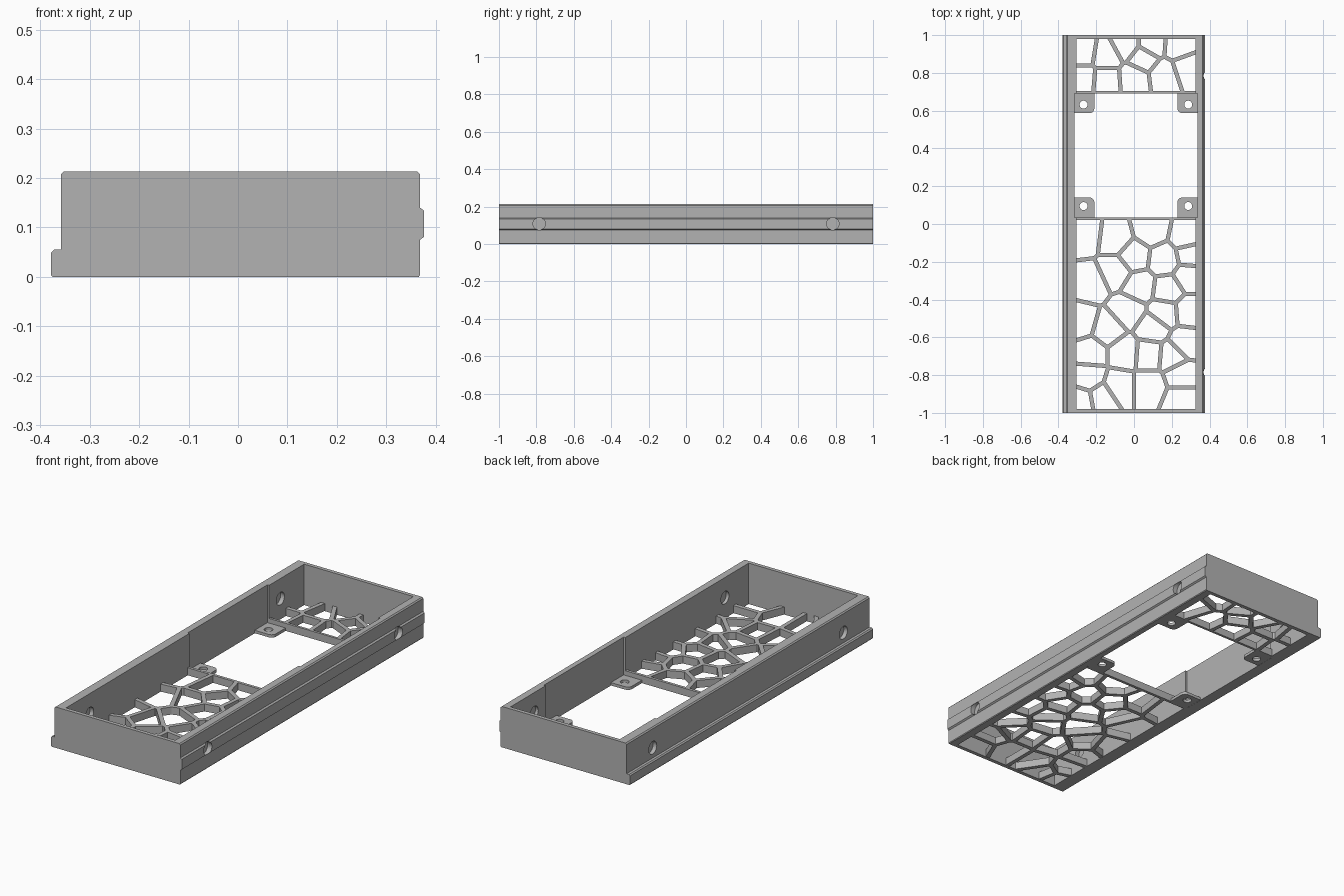
import bpy, bmesh, math
from mathutils import Vector

if "Cube" in bpy.data.objects:
    bpy.data.objects.remove(bpy.data.objects["Cube"])

grey = bpy.data.materials.new("plain grey")
grey.use_nodes = True
GREY = (0.45, 0.45, 0.45, 1)
grey.diffuse_color = GREY
grey.node_tree.nodes["Principled BSDF"].inputs["Base Color"].default_value = GREY


def prisms(name, outlines, low, high, axis="z"):
    """One object holding a straight prism for every 2D outline."""
    place = {"z": lambda a, b, h: (a, b, h),
             "y": lambda a, b, h: (a, h, b),
             "x": lambda a, b, h: (h, a, b)}[axis]
    bm = bmesh.new()
    for outline in outlines:
        ends = [[bm.verts.new(place(a, b, h)) for a, b in outline] for h in (low, high)]
        for ring in ends:
            bm.faces.new(ring)
        n = len(outline)
        for i in range(n):
            j = (i + 1) % n
            bm.faces.new((ends[0][i], ends[0][j], ends[1][j], ends[1][i]))
    bmesh.ops.recalc_face_normals(bm, faces=bm.faces)
    mesh = bpy.data.meshes.new(name)
    bm.to_mesh(mesh)
    bm.free()
    mesh.materials.append(grey)
    obj = bpy.data.objects.new(name, mesh)
    bpy.context.collection.objects.link(obj)
    return obj


def rect(x0, x1, y0, y1):
    return [(x0, y0), (x1, y0), (x1, y1), (x0, y1)]


def circle(x, y, r, n=32):
    return [(x + r * math.cos(math.tau * i / n), y + r * math.sin(math.tau * i / n))
            for i in range(n)]


def cut(obj, cutter):
    """Subtract the cutter, bake the result and delete the cutter."""
    cutter.hide_render = True
    mod = obj.modifiers.new("cut", "BOOLEAN")
    mod.operation, mod.solver, mod.object = "DIFFERENCE", "EXACT", cutter
    bpy.context.view_layer.update()
    graph = bpy.context.evaluated_depsgraph_get()
    mesh = bpy.data.meshes.new_from_object(obj.evaluated_get(graph))
    obj.modifiers.clear()
    obj.data = mesh
    bpy.data.objects.remove(cutter)


def clip(poly, point, normal):
    """Keep the part of a polygon behind a line."""
    out = []
    for p, q in zip(poly, poly[1:] + poly[:1]):
        dp, dq = (p - point).dot(normal), (q - point).dot(normal)
        if dp <= 0:
            out.append(p)
        if dp * dq < 0:
            out.append(p.lerp(q, dp / (dp - dq)))
    return out


def cells(seeds, bounds, strut):
    """Voronoi cells shrunk by half a strut on shared sides."""
    points = [Vector((x, y)) / 100 for x, y in seeds]
    result = []
    for a in points:
        poly = [Vector(p) for p in rect(*bounds)]
        for b in points:
            if b != a:
                n = (b - a).normalized()
                poly = clip(poly, (a + b) / 2 - n * strut / 2, n)
        if len(poly) > 2:
            result.append(poly)
    return result


IN_L, IN_R, IN_Y = -0.305, 0.325, 0.98      # inside faces of the walls
OPEN_L, OPEN_R = -0.315, 0.335              # widened bay beside the opening
OPEN_Y0, OPEN_Y1 = 0.035, 0.692
FLOOR = 0.04

# Walls: cross-section with a ledge on one side and a rail on the other
section = [(-0.375, 0), (0.365, 0), (0.368, 0.004), (0.368, 0.075), (0.376, 0.081),
           (0.376, 0.134), (0.368, 0.14), (0.368, 0.207), (0.362, 0.213),
           (-0.352, 0.213), (-0.358, 0.207), (-0.358, 0.055), (-0.372, 0.055),
           (-0.378, 0.049), (-0.378, 0.004)]
walls = prisms("tray_walls", [section], -1, 1, "y")
cut(walls, prisms("cavity", [rect(IN_L, IN_R, -IN_Y, IN_Y)], -1, 1))
cut(walls, prisms("bay", [rect(OPEN_L, OPEN_R, OPEN_Y0, OPEN_Y1)], -1, 1))

# Blind round pockets on both faces of each side wall
pockets = [circle(y, 0.108, 0.033) for y in (-0.785, 0.785)]
for low, high in ((-0.4, -0.337), (-0.327, -0.25), (0.25, 0.341), (0.351, 0.4)):
    cut(walls, prisms("pocket", pockets, low, high, "x"))

# Floor lattices
front_seeds = [(-26, -6), (-10, -8), (9, -3), (28, -7), (30, -16), (16, -19), (0, -17),
               (-10, -25), (-23, -31), (3, -33), (18, -35), (29, -28), (29, -46),
               (16, -47), (-3, -46), (-14, -56), (-28, -52), (10, -55), (-5, -68),
               (-23, -68), (8, -69), (20, -70), (27, -63), (25, -80), (8, -86),
               (-8, -86), (-24, -81), (-28, -94), (-17, -92), (25, -93)]
back_seeds = [(-27, 91), (-27, 77), (-15, 89), (-15, 76), (-4, 95), (9, 95),
              (5, 88), (0, 77), (16, 79), (24, 94), (28, 83)]


def lattice(name, seeds, plate, hole_bounds):
    panel = prisms(name, [rect(*plate)], 0.001, FLOOR)
    cut(panel, prisms("cells", cells(seeds, hole_bounds, 0.022), -0.1, 0.1))


WIDE = (IN_L - 0.02, IN_R + 0.02)
SNUG = (IN_L - 0.002, IN_R + 0.002)
lattice("front_lattice", front_seeds, SNUG + (-IN_Y - 0.002, OPEN_Y0), WIDE + (-1, 0.02))
lattice("back_lattice", back_seeds, SNUG + (OPEN_Y1, IN_Y + 0.002), WIDE + (0.705, 1))

# Four screw tabs in the corners of the opening
TAB, ROUND = 0.105, 0.025
for side, corner_x, sx in (("right", OPEN_L, 1), ("left", OPEN_R, -1)):
    for end, corner_y, sy in (("front", OPEN_Y0, 1), ("back", OPEN_Y1, -1)):
        arc = [(TAB - ROUND + ROUND * math.cos(t), TAB - ROUND + ROUND * math.sin(t))
               for t in (i * math.pi / 12 for i in range(7))]
        shape = [(-0.002, -0.002), (TAB, -0.002)] + arc + [(-0.002, TAB)]
        outline = [(corner_x + sx * a, corner_y + sy * b) for a, b in shape]
        tab = prisms(f"{end}_{side}_tab", [outline], 0.001, 0.016)
        hole = circle(corner_x + sx * 0.048, corner_y + sy * 0.06, 0.021)
        cut(tab, prisms("screw_hole", [hole], -0.1, 0.1))
